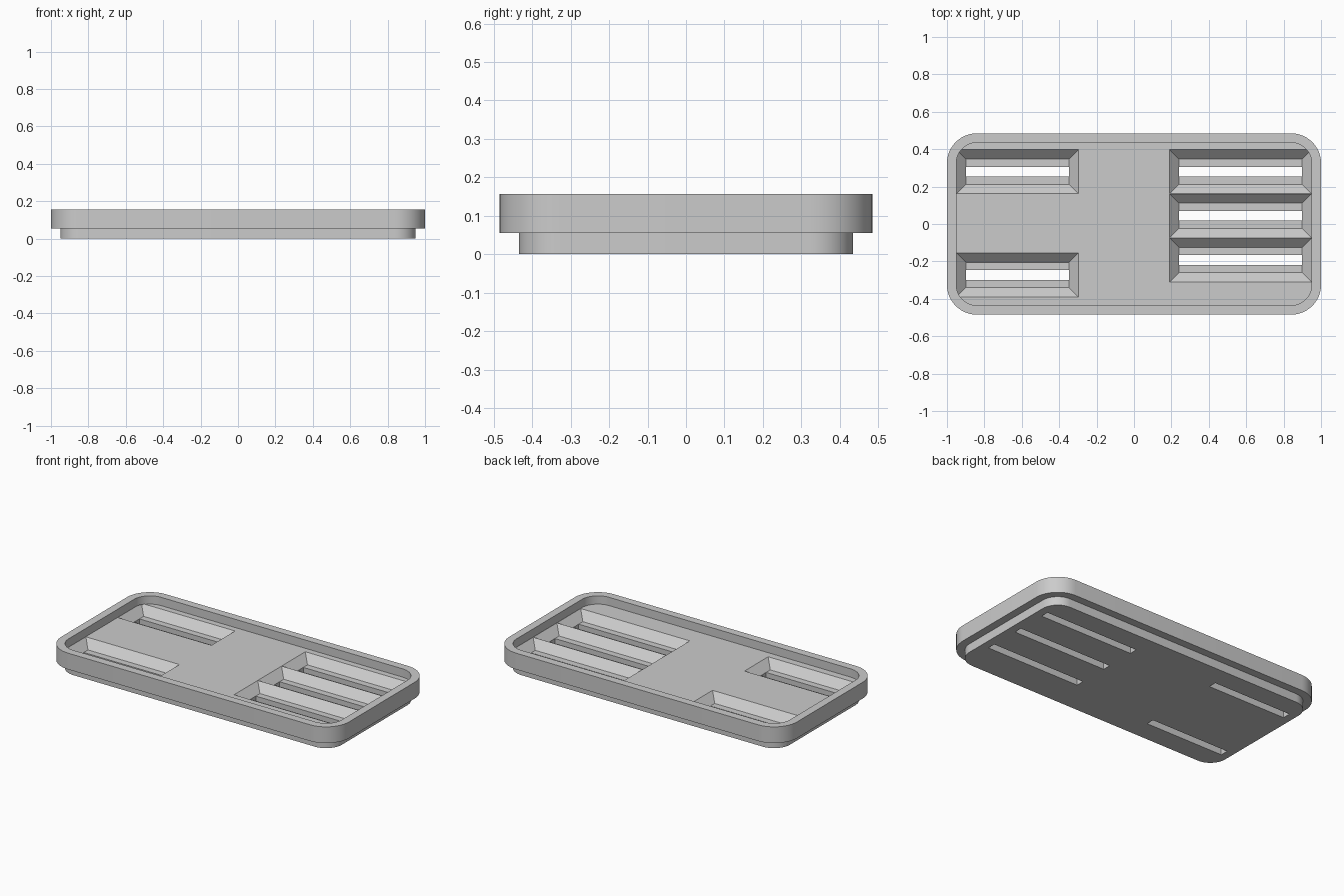
import bpy, bmesh
from math import cos, sin, pi

cube = bpy.data.objects.get("Cube")
if cube:
    bpy.data.objects.remove(cube, do_unlink=True)

BASE_Z, FLOOR_Z, RIM_Z = 0.055, 0.105, 0.157


def material(name, value):
    mat = bpy.data.materials.new(name)
    mat.use_nodes = True
    colour = (value, value, value, 1)
    mat.diffuse_color = colour
    mat.node_tree.nodes["Principled BSDF"].inputs["Base Color"].default_value = colour
    return mat


def outline(x0, x1, y0, y1, z, radius=0, steps=12):
    """Rectangle loop, counter-clockwise, with optional rounded corners."""
    points = []
    corners = [(x1, y1, -1, -1), (x0, y1, 1, -1), (x0, y0, 1, 1), (x1, y0, -1, 1)]
    for i, (x, y, sx, sy) in enumerate(corners):
        if radius == 0:
            points.append((x, y, z))
            continue
        for k in range(steps + 1):
            a = (i + k / steps) * pi / 2
            points.append((x + sx * radius + radius * cos(a),
                           y + sy * radius + radius * sin(a), z))
    return points


def loft(name, loops):
    """Closed solid that bridges the loops in order and caps both ends."""
    bm = bmesh.new()
    rings = [[bm.verts.new(p) for p in loop] for loop in loops]
    n = len(rings[0])
    for low, high in zip(rings, rings[1:]):
        for i in range(n):
            j = (i + 1) % n
            bm.faces.new((low[i], low[j], high[j], high[i]))
    bm.faces.new(rings[0][::-1])
    bm.faces.new(rings[-1])
    bmesh.ops.recalc_face_normals(bm, faces=bm.faces)
    mesh = bpy.data.meshes.new(name)
    bm.to_mesh(mesh)
    bm.free()
    obj = bpy.data.objects.new(name, mesh)
    bpy.context.collection.objects.link(obj)
    return obj


# Tray body: narrow foot, wide rim and a shallow recess that matches the foot
def foot(z):
    return outline(-0.95, 0.95, -0.435, 0.435, z, 0.11)


def rim(z):
    return outline(-1, 1, -0.485, 0.485, z, 0.16)


tray = loft("tray", [foot(0), foot(BASE_Z), rim(BASE_Z), rim(RIM_Z),
                     foot(RIM_Z), foot(FLOOR_Z)])
tray.data.materials.append(material("grey plastic", 0.6))


def cut(cutter):
    cutter.hide_render = True
    bpy.context.view_layer.objects.active = tray
    mod = tray.modifiers.new("cut", 'BOOLEAN')
    mod.operation, mod.solver, mod.object = 'DIFFERENCE', 'EXACT', cutter
    bpy.ops.object.modifier_apply(modifier=mod.name)
    bpy.data.objects.remove(cutter, do_unlink=True)


# Sloping pockets, each with a narrow drain slot through its bottom
PITCH, SLOPE = 0.236, 0.05


def pocket(x0, x1, top):
    y0, y1 = top - PITCH + 0.001, top
    bottom = (x0 + SLOPE, x1 - SLOPE, y0 + SLOPE, y1 - SLOPE)
    cut(loft("pocket_cutter", [outline(*bottom, FLOOR_Z - SLOPE),
                               outline(x0, x1, y0, y1, FLOOR_Z),
                               outline(x0, x1, y0, y1, FLOOR_Z + 0.002)]))
    mid = (y0 + y1) / 2
    slot = (bottom[0], bottom[1], mid - 0.026, mid + 0.026)
    cut(loft("slot_cutter", [outline(*slot, -0.05), outline(*slot, FLOOR_Z - 0.02)]))


for row in range(3):
    pocket(0.19, 0.949, 0.397 - row * PITCH)
for top in (0.397, -0.155):
    pocket(-0.949, -0.298, top)

# Smooth the rounded corners, keep the other edges sharp
bpy.ops.object.select_all(action='DESELECT')
tray.select_set(True)
bpy.context.view_layer.objects.active = tray
bpy.ops.object.shade_smooth_by_angle(angle=pi / 6)
